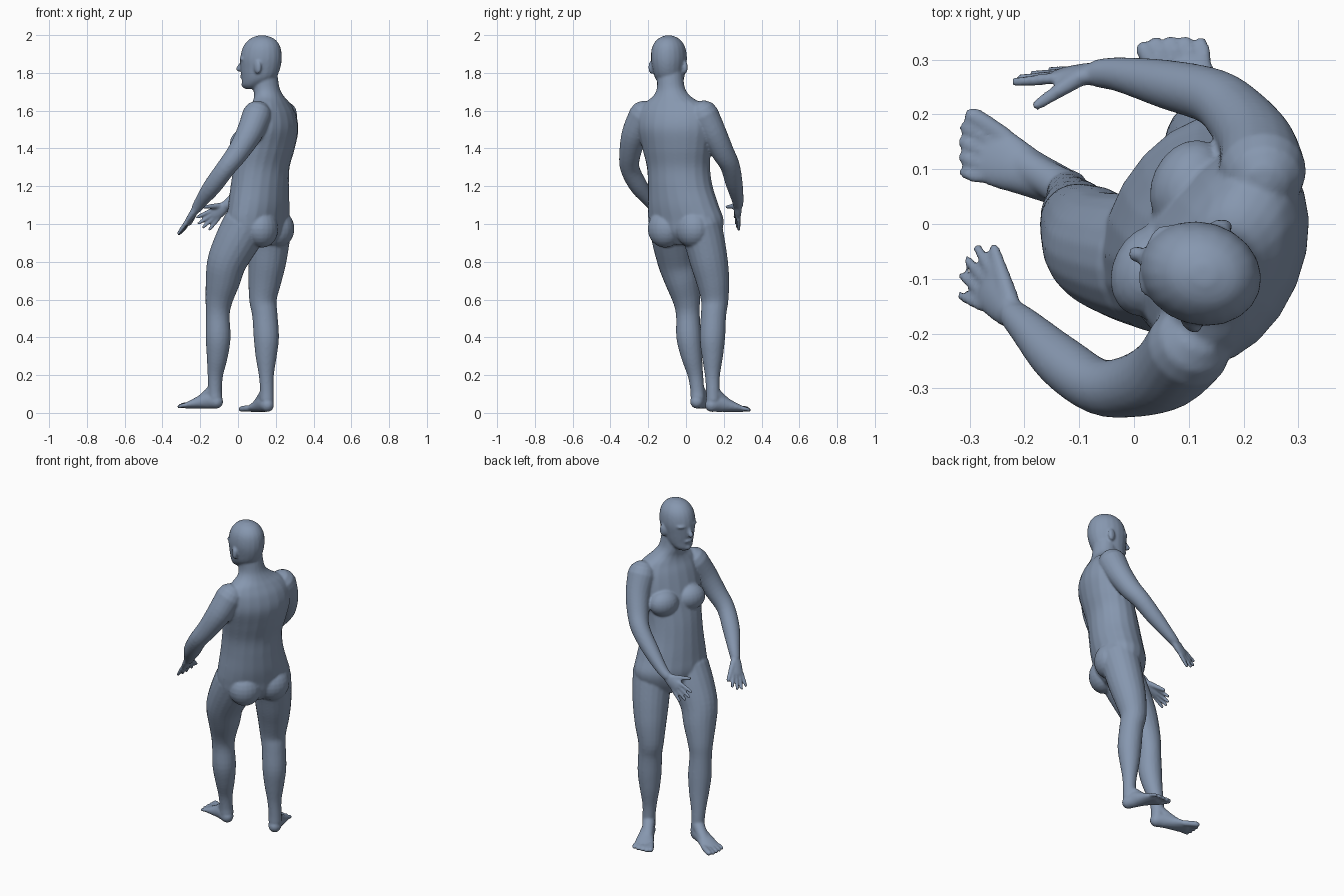
import bpy, bmesh, math
from mathutils import Vector, Matrix

cube = bpy.data.objects.get("Cube")
if cube:
    bpy.data.objects.remove(cube, do_unlink=True)

skin = bpy.data.materials.new("slate_blue")
skin.use_nodes = True
COLOUR = (0.24, 0.31, 0.43, 1)
skin.diffuse_color = COLOUR
skin.node_tree.nodes["Principled BSDF"].inputs["Base Color"].default_value = COLOUR

UP = Vector((0, 0, 1))
bm = bmesh.new()


def spline(rows, steps):
    """Catmull-Rom through rows of equal length."""
    out = []
    for i in range(len(rows) - 1):
        a, b, c, d = (rows[max(0, min(len(rows) - 1, i + k))] for k in (-1, 0, 1, 2))
        for s in range(steps):
            t = s / steps
            out.append([q + t / 2 * (r - p + t * (2 * p - 5 * q + 4 * r - u + t * (3 * (q - r) + u - p)))
                        for p, q, r, u in zip(a, b, c, d)])
    return out + [list(rows[-1])]


def skin_rings(rings):
    for lo, hi in zip(rings, rings[1:]):
        for i in range(len(lo)):
            j = (i + 1) % len(lo)
            bm.faces.new((lo[i], lo[j], hi[j], hi[i]))
    bm.faces.new(rings[0][::-1])
    bm.faces.new(rings[-1])


def ring(centre, u, v, n=20):
    return [bm.verts.new(centre + u * math.cos(k * math.tau / n) + v * math.sin(k * math.tau / n))
            for k in range(n)]


def column(rows, steps=5):
    """Level rings: x, y, z, half width, half depth, facing in degrees."""
    rings = []
    for x, y, z, w, d, face in spline(rows, steps):
        f = Vector((math.cos(math.radians(face)), math.sin(math.radians(face)), 0))
        rings.append(ring(Vector((x, y, z)), f * d, UP.cross(f) * w))
    skin_rings(rings)


def tube(rows, side=(0.3, 0.9, 0.1), steps=4):
    """Rounded tube along a path: x, y, z, radius along side, other radius."""
    pts = spline(rows, steps)
    pos = [Vector(p[:3]) for p in pts]
    rings = []
    last = len(pts) - 1
    for i, p in enumerate(pts):
        t = (pos[min(i + 1, last)] - pos[max(i - 1, 0)]).normalized()
        u = Vector(side)
        u = (u - t * u.dot(t)).normalized()
        v = t.cross(u)
        caps = [(0, 1)]
        r = min(p[3], p[4])
        ball = [(math.sin(a), math.cos(a)) for a in (0.5, 1.0, 1.4)]
        if i == 0:
            caps = [(-s, c) for s, c in reversed(ball)] + caps
        if i == last:
            caps = caps + ball
        for off, k in caps:
            rings.append(ring(pos[i] + t * off * r, u * p[3] * k, v * p[4] * k))
    skin_rings(rings)


def blob(centre, radii, face=0):
    m = (Matrix.Translation(centre) @ Matrix.Rotation(math.radians(face), 4, 'Z')
         @ Matrix.Diagonal((*radii, 1)))
    bmesh.ops.create_uvsphere(bm, u_segments=20, v_segments=12, radius=1, matrix=m)


def place(origin, face, forward, left, z):
    a = math.radians(face)
    f = Vector((math.cos(a), math.sin(a), 0))
    p = Vector(origin) + f * forward + UP.cross(f) * left
    return Vector((p.x, p.y, z))


# Torso and neck
column([(.10, .01, .89, .15, .09, 150), (.105, .0, .95, .20, .13, 150),
        (.105, 0, 1.02, .215, .145, 150), (.11, -.015, 1.1, .20, .148, 150),
        (.115, -.03, 1.2, .18, .145, 150), (.125, -.04, 1.3, .175, .14, 152),
        (.15, -.05, 1.4, .19, .14, 154), (.172, -.06, 1.5, .205, .135, 157),
        (.178, -.065, 1.58, .195, .115, 158), (.175, -.07, 1.635, .165, .09, 158),
        (.165, -.075, 1.675, .105, .075, 158), (.15, -.08, 1.72, .075, .07, 160),
        (.14, -.085, 1.8, .07, .068, 163)])

for s in (-1, 1):
    blob(place((.155, -.05, 0), 155, .10, s * .085, 1.425), (.068, .088, .075), 155)   # chest
    blob(place((.105, 0, 0), 150, -.075, s * .085, .975), (.083, .095, .10), 150)     # seat

# Head
HEAD, LOOK = (.12, -.09, 0), 163
column([(*place(HEAD, LOOK, fwd, 0, z), w, d, LOOK) for z, fwd, w, d in (
    (1.715, .05, .03, .035), (1.735, .038, .055, .062), (1.77, .012, .075, .09),
    (1.82, .002, .086, .106), (1.88, -.002, .094, .112), (1.94, -.006, .085, .099),
    (1.98, -.008, .056, .066), (1.998, -.008, .018, .02))])
tube([(*place(HEAD, LOOK, f, 0, z), r, r) for f, z, r in
      ((.1, 1.865, .01), (.112, 1.838, .012), (.12, 1.822, .016))])                   # nose
blob(place(HEAD, LOOK, .098, 0, 1.78), (.014, .028, .012), LOOK)                       # lips
blob(place(HEAD, LOOK, .088, 0, 1.738), (.018, .024, .018), LOOK)                      # chin
for s in (-1, 1):
    blob(place(HEAD, LOOK, -.012, s * .093, 1.83), (.022, .013, .036), LOOK - s * 20)  # ears
    blob(place(HEAD, LOOK, .088, s * .038, 1.873), (.018, .032, .01), LOOK + s * 18)   # brow


def limb(rows):
    tube([(x, y, z, r, r) for x, y, z, r in rows])


# Arms
limb([(.10, -.225, 1.575, .078), (.06, -.27, 1.48, .07), (0, -.295, 1.38, .058),
      (-.065, -.297, 1.295, .051), (-.135, -.25, 1.2, .048), (-.195, -.19, 1.12, .034),
      (-.218, -.168, 1.085, .028)])
limb([(.235, .095, 1.575, .08), (.225, .145, 1.48, .07), (.19, .195, 1.38, .06),
      (.145, .232, 1.31, .052), (.06, .255, 1.215, .045), (-.025, .273, 1.13, .032),
      (-.062, .275, 1.1, .027)])

# Legs
limb([(.04, -.07, .99, .125), (-.01, -.06, .9, .117), (-.058, -.045, .8, .105),
      (-.08, -.02, .7, .092), (-.1, .002, .6, .073), (-.107, .01, .52, .063),
      (-.105, .015, .4, .066), (-.11, .03, .3, .056), (-.12, .05, .2, .041),
      (-.122, .06, .12, .037), (-.12, .062, .08, .038)])
limb([(.17, .075, .99, .115), (.165, .1, .9, .107), (.155, .122, .8, .1),
      (.142, .142, .7, .088), (.132, .152, .6, .073), (.142, .146, .52, .067),
      (.15, .14, .4, .067), (.149, .14, .3, .056), (.15, .14, .2, .04),
      (.153, .142, .12, .036), (.153, .143, .07, .037)])


# Hands
def hand(wrist, knuckle, side, thumb):
    w, k = Vector(wrist), Vector(knuckle)
    d = (k - w).normalized()
    s = Vector(side)
    s = (s - d * s.dot(d)).normalized()
    tube([(*w, .026, .021), (*w.lerp(k, .5), .036, .019), (*k, .038, .014)], s)
    for i, length in zip((-1.5, -.5, .5, 1.5), (.07, .088, .094, .082)):
        base = k + s * .02 * i - d * .008
        tip = base + d * length + s * .011 * i
        tube([(*base, .0115, .0115), (*base.lerp(tip, .5), .0105, .0105), (*tip, .009, .009)], s)
    base, tip = w.lerp(k, .35) + s * .02, Vector(thumb)
    tube([(*base, .017, .017), (*base.lerp(tip, .6), .013, .013), (*tip, .01, .01)], d)


hand((-.217, -.17, 1.088), (-.268, -.12, 1.01), (.35, .9, .25), (-.255, -.045, 1.0))
hand((-.06, .275, 1.1), (-.13, .272, 1.045), (-.55, -.2, .75), (-.178, .217, 1.09))


# Feet, with the big toe on the inner side
def foot(ankle, face, ground, inner):
    def at(forward, left, z):
        return place(ankle, face, forward, left * inner, ground + z)
    across = at(0, 1, 0) - at(0, 0, 0)
    tube([(*at(f, l, h), w, h) for f, l, w, h in (
        (-.012, 0, .036, .037), (.03, 0, .039, .046), (.075, -.002, .044, .036),
        (.125, -.002, .053, .024), (.16, -.002, .052, .016))], across)
    tube([(*at(.0, 0, .1), .036, .036), (*at(.05, .004, .065), .032, .03),
          (*at(.11, .008, .035), .03, .018)], across)
    for i, (reach, r) in enumerate(((.212, .0165), (.214, .0125), (.205, .012),
                                    (.194, .0115), (.18, .011))):
        l = .042 - i * .0225
        tube([(*at(.14, l * .9, .02), r, r), (*at(reach - .02, l * 1.08, .018), r, r),
              (*at(reach, l * 1.1, r), r, r * .9)], across)


foot((-.125, .063, 0), 154, .022, -1)
foot((.15, .147, 0), 115, .004, 1)

# Fuse the parts into one smooth body
bmesh.ops.recalc_face_normals(bm, faces=bm.faces)
mesh = bpy.data.meshes.new("body")
bm.to_mesh(mesh)
bm.free()
mesh.materials.append(skin)
body = bpy.data.objects.new("body", mesh)
bpy.context.collection.objects.link(body)
fuse = body.modifiers.new("fuse", 'REMESH')
fuse.mode = 'VOXEL'
fuse.voxel_size = 0.0065
fuse.use_smooth_shade = True
soften = body.modifiers.new("soften", 'SMOOTH')
soften.factor = 0.5
soften.iterations = 5
